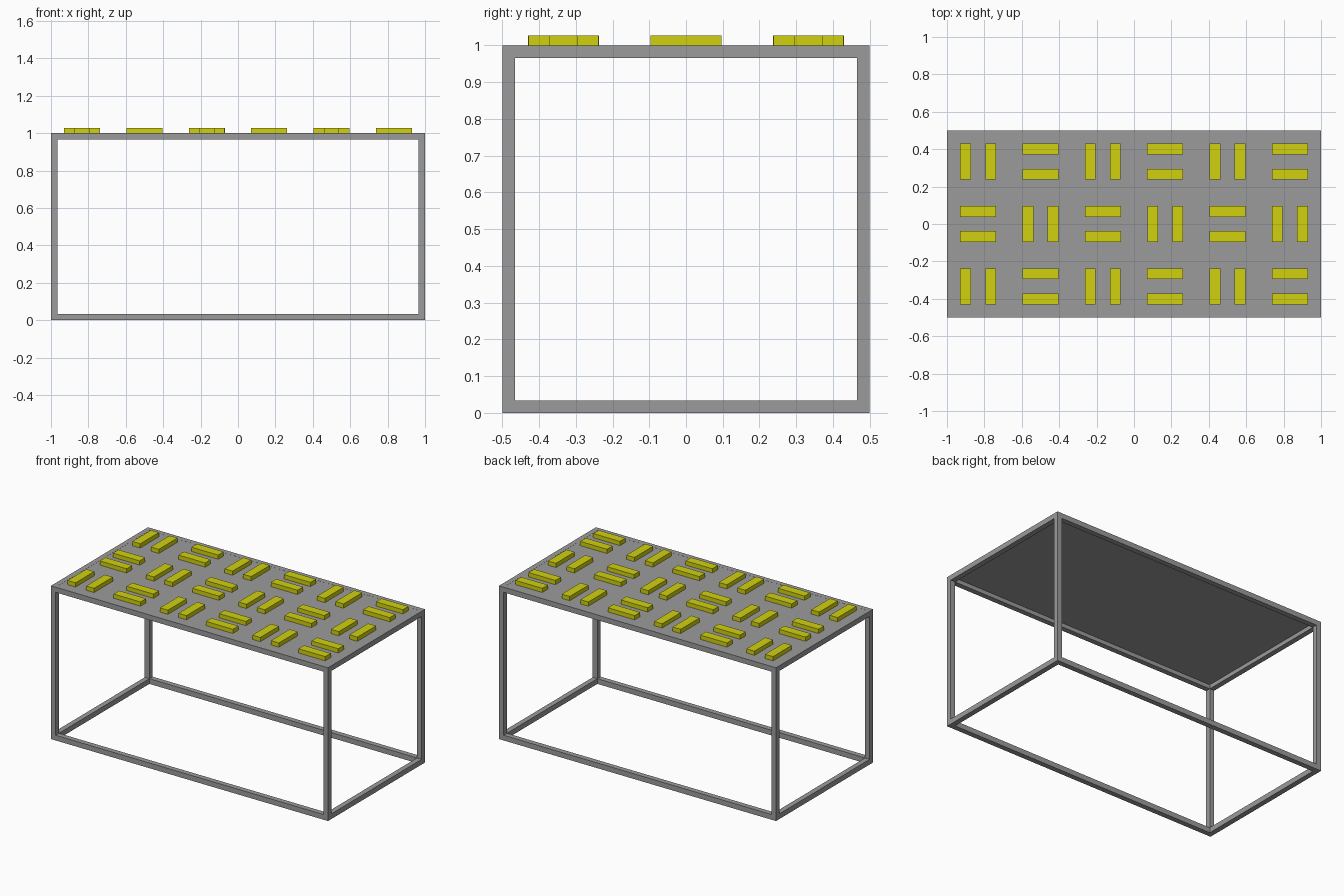
import bpy
import bmesh
from mathutils import Matrix, Vector

if "Cube" in bpy.data.objects:
    bpy.data.objects.remove(bpy.data.objects["Cube"])


def material(name, rgb):
    m = bpy.data.materials.new(name)
    m.diffuse_color = (*rgb, 1.0)
    m.use_nodes = True
    m.node_tree.nodes["Principled BSDF"].inputs["Base Color"].default_value = m.diffuse_color
    return m


GREY = material("grey metal", (0.33, 0.33, 0.33))
YELLOW = material("yellow", (0.64, 0.64, 0.005))


def box(name, centre, size, mat):
    bm = bmesh.new()
    bmesh.ops.create_cube(bm, size=1.0, matrix=Matrix.Diagonal((*size, 1.0)))
    me = bpy.data.meshes.new(name)
    bm.to_mesh(me)
    bm.free()
    me.materials.append(mat)
    ob = bpy.data.objects.new(name, me)
    ob.location = Vector(centre)
    bpy.context.collection.objects.link(ob)
    return ob


HX, HY, H, T = 1.0, 0.5, 1.0, 0.034   # half length, half depth, height, bar width
cx, cy = HX - T / 2, HY - T / 2

# Four legs, full height
for sx, nx in ((-1, "left"), (1, "right")):
    for sy, ny in ((-1, "front"), (1, "back")):
        box(f"{ny}_{nx}_leg", (sx * cx, sy * cy, H / 2), (T, T, H), GREY)

# Bottom and top rails between the legs
for z, nz in ((T / 2, "bottom"), (H - T / 2, "top")):
    for s, n in ((-1, "front"), (1, "back")):
        box(f"{nz}_{n}_rail", (0, s * cy, z), (2 * (HX - T), T, T), GREY)
    for s, n in ((-1, "left"), (1, "right")):
        box(f"{nz}_{n}_rail", (s * cx, 0, z), (T, 2 * (HY - T), T), GREY)

# Thin table top set inside the upper rails
box("table_top", (0, 0, H - 0.004), (2 * (HX - T), 2 * (HY - T), 0.007), GREY)

# Yellow block pairs in a 6 x 3 grid, turned alternately
LENGTH, WIDTH, RISE, OFFSET = 0.193, 0.0575, 0.027, 0.067
for col in range(6):
    for row in range(3):
        x, y = (col - 2.5) / 3, (row - 1) / 3
        along_y = (col + row) % 2 == 0
        for k, s in enumerate((-1, 1)):
            dx, dy = (s * OFFSET, 0) if along_y else (0, s * OFFSET)
            sx, sy = (WIDTH, LENGTH) if along_y else (LENGTH, WIDTH)
            box(f"block_{col}_{row}_{k}", (x + dx, y + dy, H + RISE / 2 - 0.001),
                (sx, sy, RISE + 0.002), YELLOW)
